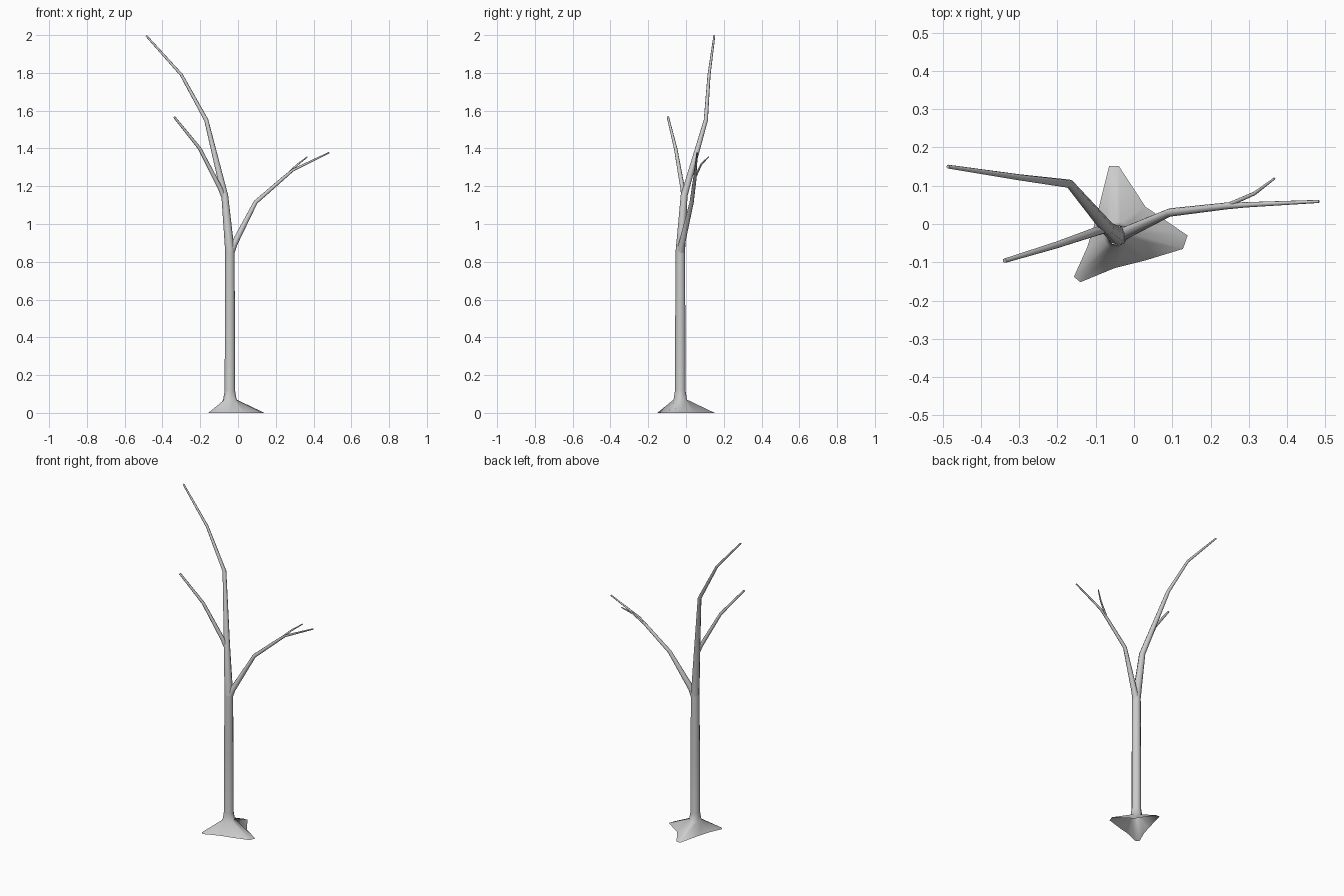
import bpy, bmesh, math
from mathutils import Vector

if "Cube" in bpy.data.objects:
    bpy.data.objects.remove(bpy.data.objects["Cube"])

CX, CY = -0.043, -0.03


def finish(name, bm, angle=50):
    bmesh.ops.recalc_face_normals(bm, faces=bm.faces)
    me = bpy.data.meshes.new(name)
    bm.to_mesh(me)
    bm.free()
    ob = bpy.data.objects.new(name, me)
    bpy.context.collection.objects.link(ob)
    bpy.ops.object.select_all(action='DESELECT')
    ob.select_set(True)
    bpy.context.view_layer.objects.active = ob
    bpy.ops.object.shade_smooth_by_angle(angle=math.radians(angle))
    return ob


def bridge(bm, a, b):
    n = len(a)
    for i in range(n):
        bm.faces.new((a[i], a[(i + 1) % n], b[(i + 1) % n], b[i]))


def limb(name, path, sides=8):
    """Tapered tube through (x, y, z, radius) points with a capped tip."""
    bm = bmesh.new()
    pts = [Vector(p[:3]) for p in path]
    dirs = [(b - a).normalized() for a, b in zip(pts, pts[1:])]
    side = Vector((0, 1, 0))
    rings = []
    for i, p in enumerate(pts):
        t = (dirs[max(i - 1, 0)] + dirs[min(i, len(dirs) - 1)]).normalized()
        side = (side - t * side.dot(t)).normalized()
        other = t.cross(side)
        r = path[i][3]
        rings.append([bm.verts.new(p + r * (side * math.cos(k * math.tau / sides)
                                            + other * math.sin(k * math.tau / sides)))
                      for k in range(sides)])
    for a, b in zip(rings, rings[1:]):
        bridge(bm, a, b)
    bm.faces.new(rings[-1])
    return finish(name, bm)


# Trunk with three spreading roots
roots = [(0.14, -0.03), (0.03, 0.045), (-0.04, 0.152), (-0.065, 0.152),
         (-0.1, 0.01), (-0.122, -0.06), (-0.157, -0.138), (-0.14, -0.152),
         (-0.05, -0.115), (0.03, -0.095), (0.128, -0.065)]
angles = [10, 46, 78, 108, 145, 190, 217, 240, 270, 310, 345]
bm = bmesh.new()
rings = [[bm.verts.new((x, y, 0)) for x, y in roots]]
for z, r in [(0.07, 0.036), (0.12, 0.028), (0.5, 0.027), (0.86, 0.025)]:
    rings.append([bm.verts.new((CX + r * math.cos(math.radians(a)),
                                CY + r * math.sin(math.radians(a)), z)) for a in angles])
for a, b in zip(rings, rings[1:]):
    bridge(bm, a, b)
finish("trunk", bm, 60)

# Main limb leaning left
limb("main_limb", [(CX, CY, 0.855, 0.025), (-0.07, -0.01, 1.15, 0.018),
                   (-0.168, 0.105, 1.55, 0.011), (-0.3, 0.122, 1.79, 0.008),
                   (-0.486, 0.15, 1.997, 0.005)])

# Lower left branch
limb("left_branch", [(-0.07, -0.01, 1.13, 0.013), (-0.095, -0.018, 1.19, 0.012),
                     (-0.203, -0.055, 1.4, 0.009), (-0.338, -0.096, 1.567, 0.006)])

# Right branch and its twig
limb("right_branch", [(-0.043, -0.03, 0.84, 0.022), (-0.02, -0.022, 0.895, 0.017),
                      (0.093, 0.03, 1.115, 0.011), (0.24, 0.047, 1.243, 0.009),
                      (0.29, 0.05, 1.285, 0.007), (0.483, 0.059, 1.378, 0.004)])
limb("right_twig", [(0.24, 0.047, 1.243, 0.006), (0.315, 0.08, 1.315, 0.005),
                    (0.367, 0.119, 1.355, 0.003)])
